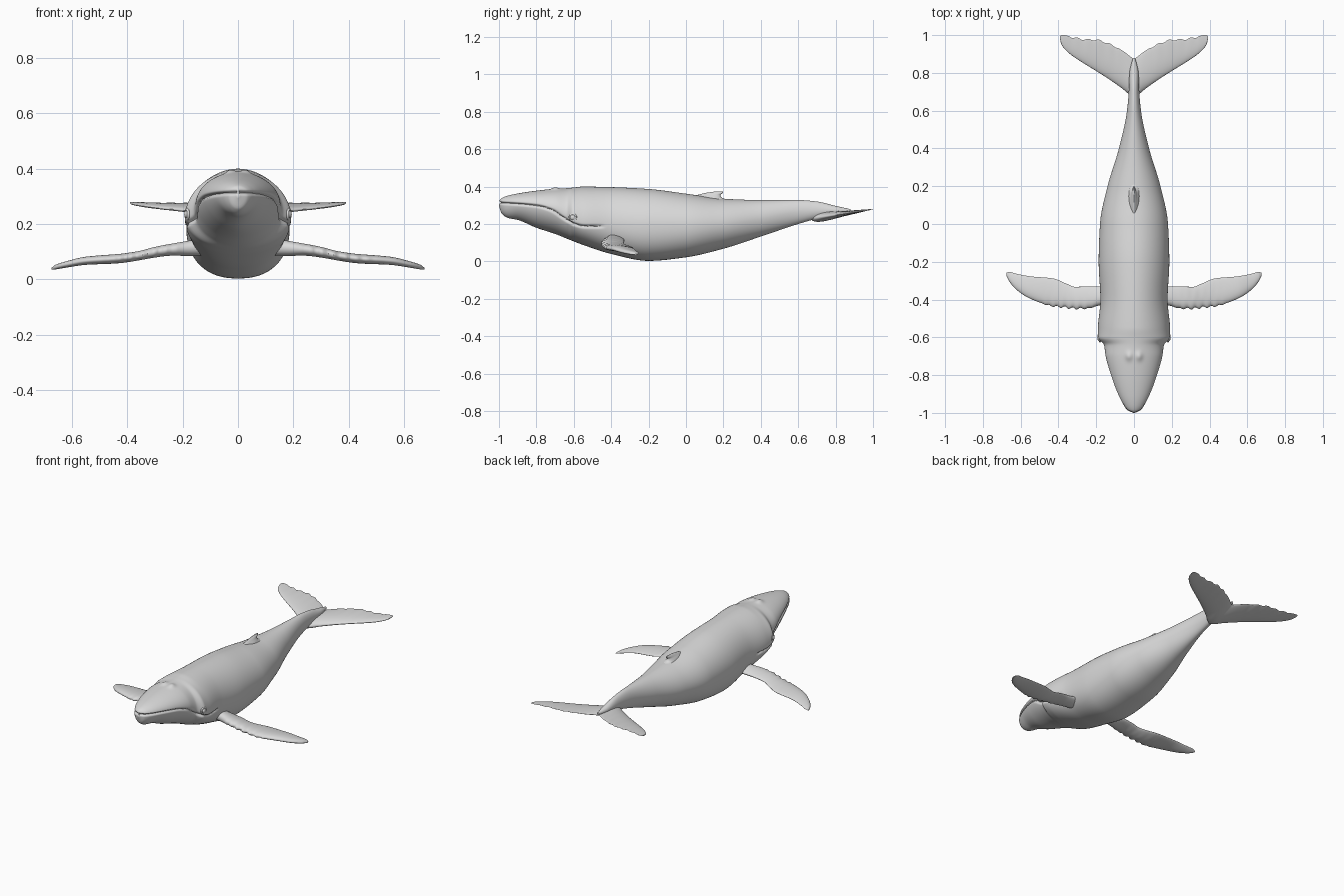
import bpy, bmesh, math
from mathutils import Vector

if "Cube" in bpy.data.objects:
    bpy.data.objects.remove(bpy.data.objects["Cube"])

skin = bpy.data.materials.new("whale_grey")
skin.diffuse_color = (0.7, 0.7, 0.7, 1)
skin.use_nodes = True
skin.node_tree.nodes["Principled BSDF"].inputs["Base Color"].default_value = skin.diffuse_color


def curve(table, x):
    """Smooth monotone interpolation of every column against the first one."""
    x = min(max(x, table[0][0]), table[-1][0])
    i = max(k for k in range(len(table) - 1) if table[k][0] <= x)

    def secant(k, c):
        return (table[k + 1][c] - table[k][c]) / (table[k + 1][0] - table[k][0])

    def slope(k, c):
        if k == 0 or k == len(table) - 1:
            return secant(min(k, len(table) - 2), c)
        a, b = secant(k - 1, c), secant(k, c)
        return 2 * a * b / (a + b) if a * b > 0 else 0

    h = table[i + 1][0] - table[i][0]
    t = (x - table[i][0]) / h
    return [(2 * t**3 - 3 * t**2 + 1) * table[i][c] + (t**3 - 2 * t**2 + t) * h * slope(i, c)
            + (3 * t**2 - 2 * t**3) * table[i + 1][c] + (t**3 - t**2) * h * slope(i + 1, c)
            for c in range(1, len(table[0]))]


def finish(obj, mirror=False):
    obj.data.materials.append(skin)
    if mirror:
        obj.modifiers.new("mirror", 'MIRROR')
    bpy.ops.object.select_all(action='DESELECT')
    obj.select_set(True)
    bpy.context.view_layer.objects.active = obj
    bpy.ops.object.shade_smooth_by_angle(angle=math.radians(50))
    return obj


def loft(name, rings, cap_start=True, mirror=False, carve=None):
    """Skin a list of closed rings, optionally carving along the normals."""
    bm = bmesh.new()
    rows = [[bm.verts.new(p) for p in ring] for ring in rings]
    n = len(rows[0])
    for a, b in zip(rows, rows[1:]):
        for k in range(n):
            bm.faces.new((a[k], a[(k + 1) % n], b[(k + 1) % n], b[k]))
    if cap_start:
        bm.faces.new(rows[0][::-1])
    bm.faces.new(rows[-1])
    bmesh.ops.recalc_face_normals(bm, faces=bm.faces)
    bm.normal_update()
    if carve:
        moves = [(v, v.normal * carve(v.co)) for v in bm.verts]
        for v, d in moves:
            v.co += d
    mesh = bpy.data.meshes.new(name)
    bm.to_mesh(mesh)
    bm.free()
    obj = bpy.data.objects.new(name, mesh)
    bpy.context.collection.objects.link(obj)
    return finish(obj, mirror)


# Body: y, half width, top, bottom, height of widest point, belly roundness
body = [
    (-1.0, .006, .325, .297, .31, 2), (-.985, .036, .339, .255, .312, 2),
    (-.95, .061, .352, .232, .312, 1.9), (-.9, .086, .363, .222, .31, 1.8),
    (-.8, .123, .378, .18, .30, 1.8), (-.7, .15, .388, .147, .28, 1.9),
    (-.64, .159, .391, .123, .25, 2), (-.6, .192, .395, .107, .225, 2),
    (-.55, .191, .40, .088, .21, 2.1), (-.4, .178, .397, .04, .2, 2.2),
    (-.2, .187, .387, .003, .19, 2.3), (0, .18, .362, .022, .19, 2.2),
    (.2, .14, .335, .068, .2, 2), (.4, .08, .328, .133, .23, 2),
    (.6, .037, .328, .2, .265, 2), (.7, .028, .32, .228, .27, 2),
    (.8, .024, .297, .248, .272, 2), (.88, .006, .279, .264, .271, 2)]

# Mouth line: y, z
mouth = [(-1.01, .315), (-.8, .298), (-.72, .275), (-.66, .235),
         (-.6, .2), (-.54, .187), (-.44, .187)]


def body_ring(y, n=160):
    w, top, bottom, mid, belly = curve(body, y)
    ring = []
    for k in range(n):
        a = 2 * math.pi * k / n
        c, s = math.cos(a), math.sin(a)
        e = 2 / (1.9 if s > 0 else belly)
        x = math.copysign(abs(c) ** e, c) * w
        z = abs(s) ** e * ((top - mid) if s > 0 else (bottom - mid))
        ring.append((x, y, mid + z))
    return ring


def body_detail(p):
    """Mouth groove, blowhole mounds and brow bumps."""
    d = 0
    if p.y < -.43:
        z = curve(mouth, p.y)[0]
        tilt = (curve(mouth, p.y + .005)[0] - z) / .005
        gap = (p.z - z) / math.hypot(1, tilt)
        fade = min(1, (-.43 - p.y) / .04)
        d -= .011 * fade * math.exp(-(gap / .006) ** 2)
    if p.z > .33:
        r = math.hypot(abs(p.x) - .026, (p.y + .7) * .8)
        d += .01 * math.exp(-(r / .018) ** 2)
    return d


rows = 240
ys = [-1 + 1.88 * (i / rows) ** 1.3 for i in range(rows + 1)]
loft("body", [body_ring(y) for y in ys], carve=body_detail)


def fin_rings(table, count, place, n=32):
    """Flattened sections along a span; place maps span, chord, thickness."""
    x0, x1 = table[0][0], table[-1][0]
    rings = []
    for i in range(count + 1):
        x = x0 + (x1 - x0) * math.sin(i / count * math.pi / 2)
        sec = curve(table, x)
        ring = []
        for k in range(n):
            a = 2 * math.pi * k / n
            c, s = math.cos(a), math.sin(a)
            ring.append(place(x, sec, c, s))
        rings.append(ring)
    return rings


# Flippers: x, leading y, trailing y, z, half thickness
flipper = [
    (.12, -.42, -.33, .118, .03), (.18, -.43, -.33, .112, .026),
    (.25, -.447, -.33, .106, .02), (.31, -.448, -.333, .096, .018),
    (.36, -.442, -.315, .085, .016), (.43, -.435, -.288, .075, .016),
    (.55, -.395, -.277, .067, .014), (.62, -.35, -.264, .054, .011),
    (.66, -.305, -.254, .044, .008), (.675, -.275, -.258, .038, .003)]


def place_flipper(x, sec, c, s):
    lead, trail, z, t = sec
    if .2 < x < .5:  # knobbly front edge
        lead -= .007 * math.sin((x - .2) / .3 * math.pi) * math.sin(x * 150)
    y = (lead + trail) / 2 + c * (trail - lead) / 2
    return (x, y, z + s * t * (1 - .35 * c))


loft("flippers", fin_rings(flipper, 90, place_flipper), mirror=True)

# Tail flukes: x, leading y, trailing y, half thickness
fluke = [
    (0, .67, .872, .022), (.03, .69, .895, .02), (.06, .715, .917, .017),
    (.13, .765, .953, .013), (.2, .81, .975, .01), (.27, .853, .978, .008),
    (.33, .893, .99, .006), (.37, .93, 1.0, .004), (.385, .953, 1.0, .003),
    (.391, .975, .995, .002)]


def place_fluke(x, sec, c, s):
    lead, trail, t = sec
    if .08 < x < .34:  # ragged rear edge
        trail += .004 * math.sin(x * 110)
    y = (lead + trail) / 2 + c * (trail - lead) / 2
    return (x, y, .233 + .155 * (y - .7) + s * t * (1 - .5 * c))


loft("tail_flukes", fin_rings(fluke, 80, place_fluke), cap_start=False, mirror=True)

# Back fin: z, front y, rear y, half width
back = [
    (.30, -.05, .25, .034), (.33, 0, .22, .03), (.343, .03, .188, .024),
    (.355, .06, .184, .015), (.367, .11, .198, .008), (.373, .15, .197, .003)]


def place_back(z, sec, c, s):
    front, rear, w = sec
    return (s * w * (1 + .3 * c), (front + rear) / 2 + c * (rear - front) / 2, z)


loft("back_fin", fin_rings(back, 24, place_back))

# Eyes with a raised lid ring
for side in (-1, 1):
    at = Vector((side * .184, -.605, .235))
    bpy.ops.mesh.primitive_uv_sphere_add(segments=24, ring_count=12, radius=.015, location=at)
    bpy.context.object.name = "eye"
    bpy.context.object.scale.x = .7
    finish(bpy.context.object)
    bpy.ops.mesh.primitive_torus_add(major_segments=32, minor_segments=10, major_radius=.018,
                                     minor_radius=.005, location=at,
                                     rotation=(0, math.pi / 2, side * -.25))
    bpy.context.object.name = "eyelid"
    finish(bpy.context.object)
